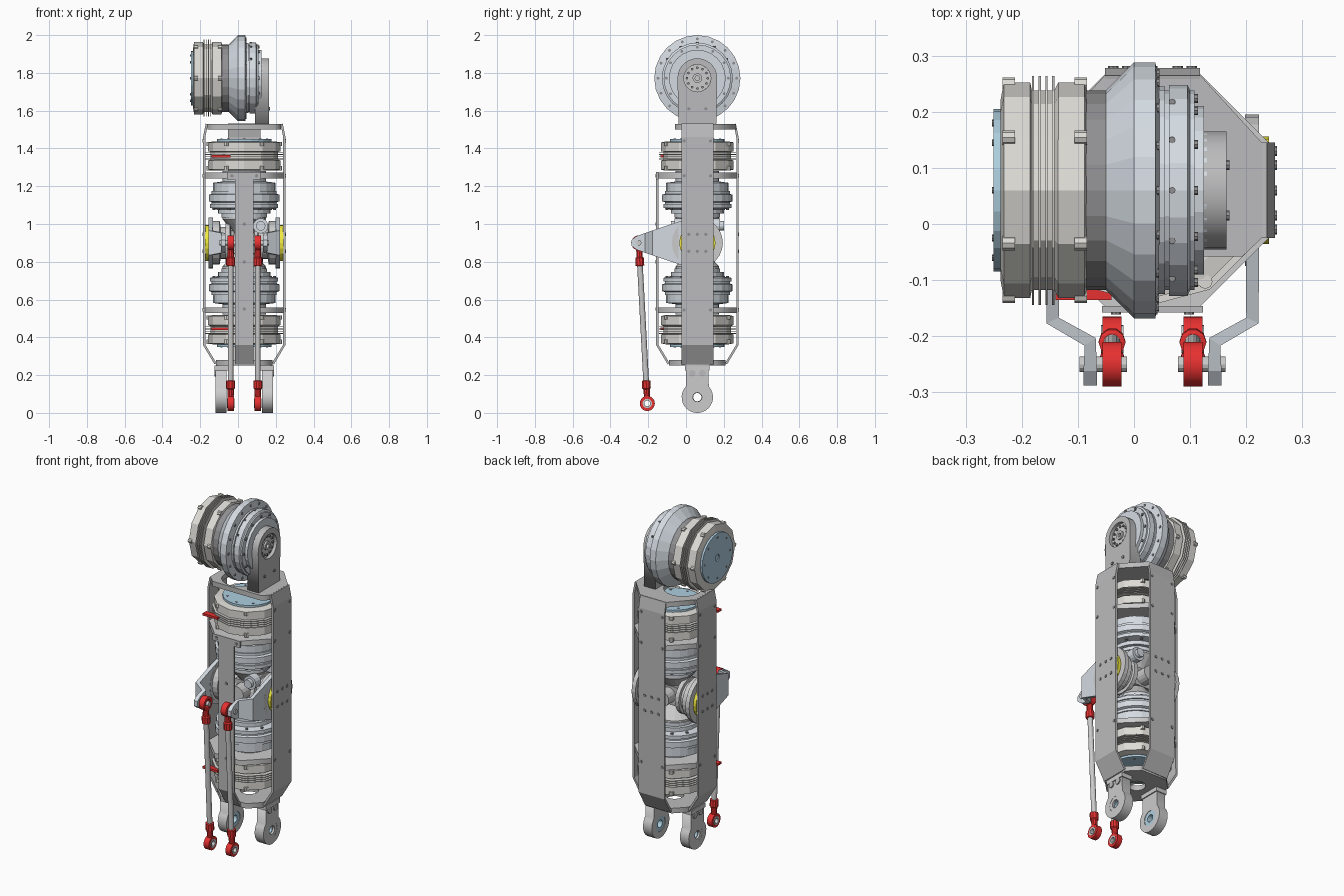
import bpy, bmesh
from math import pi, cos, sin
from mathutils import Vector, Matrix

if "Cube" in bpy.data.objects:
    bpy.data.objects.remove(bpy.data.objects["Cube"])

CX, CY, ZM, ZT = 0.033, 0.06, 0.9, 1.772   # body axis, crank height, top joint height
X, Y, Z = Vector((1, 0, 0)), Vector((0, 1, 0)), Vector((0, 0, 1))
YZ = Matrix(((0, 0, 1), (1, 0, 0), (0, 1, 0))).to_4x4()   # profile in y/z, thickness in x


def mat(name, r, g, b):
    m = bpy.data.materials.new(name)
    m.diffuse_color = (r, g, b, 1)
    m.use_nodes = True
    m.node_tree.nodes["Principled BSDF"].inputs["Base Color"].default_value = m.diffuse_color
    return m


GREY = mat("plate grey", .50, .50, .51)
LIGHT = mat("light grey", .62, .63, .63)
SILVER = mat("silver blue", .66, .71, .76)
BEIGE = mat("warm white", .72, .71, .67)
BLUE = mat("blue", .42, .62, .74)
RED = mat("red", .8, .03, .03)
YELLOW = mat("yellow", .88, .82, .05)
DARK = mat("dark grey", .28, .28, .29)


def add(name, mesh, m):
    ob = bpy.data.objects.new(name, mesh)
    bpy.context.collection.objects.link(ob)
    mesh.materials.clear()
    mesh.materials.append(m)
    return ob


def from_bm(name, bm, m):
    bmesh.ops.recalc_face_normals(bm, faces=bm.faces)
    me = bpy.data.meshes.new(name)
    bm.to_mesh(me)
    bm.free()
    return add(name, me, m)


def frame(origin, axis):
    return Matrix.Translation(origin) @ axis.to_track_quat('Z', 'Y').to_matrix().to_4x4()


def lathe(name, prof, origin, axis, m, n=24):
    """Turn (radius, height) points about an axis."""
    bm, F = bmesh.new(), frame(Vector(origin), Vector(axis))
    rings = [[bm.verts.new(F @ Vector((r * cos(2 * pi * i / n), r * sin(2 * pi * i / n), h)))
              for i in range(n)] for r, h in prof]
    for a, b in zip(rings, rings[1:]):
        for i in range(n):
            j = (i + 1) % n
            bm.faces.new((a[i], a[j], b[j], b[i]))
    bm.faces.new(rings[0])
    bm.faces.new(rings[-1])
    return from_bm(name, bm, m)


def bolts(name, pts, axis, r, length, m=DARK, n=8):
    bm = bmesh.new()
    for p in pts:
        bmesh.ops.create_cone(bm, cap_ends=True, segments=n, radius1=r, radius2=r, depth=length,
                              matrix=frame(Vector(p), Vector(axis)))
    return from_bm(name, bm, m)


def ring_pts(origin, axis, r, h, n, off=0.0):
    F = frame(Vector(origin), Vector(axis))
    return [F @ Vector((r * cos(2 * pi * i / n + off), r * sin(2 * pi * i / n + off), h)) for i in range(n)]


def box(name, lo, hi, m):
    bm = bmesh.new()
    bmesh.ops.create_cube(bm, size=1)
    for v in bm.verts:
        v.co = [l + (c + .5) * (h - l) for c, l, h in zip(v.co, lo, hi)]
    return from_bm(name, bm, m)


def circ(cx, cy, r, n=20, a0=0.0, a1=2 * pi):
    full = abs(a1 - a0 - 2 * pi) < 1e-6
    k = n if full else n - 1
    return [(cx + r * cos(a0 + (a1 - a0) * i / k), cy + r * sin(a0 + (a1 - a0) * i / k)) for i in range(n)]


def plate(name, loops, thick, M, m):
    """Extruded flat profile; extra loops become holes."""
    cu = bpy.data.curves.new(name, 'CURVE')
    cu.dimensions, cu.fill_mode, cu.extrude = '2D', 'BOTH', thick / 2
    for loop in loops:
        s = cu.splines.new('POLY')
        s.points.add(len(loop) - 1)
        for p, c in zip(s.points, loop):
            p.co = (c[0], c[1], 0, 1)
        s.use_cyclic_u = True
    tmp = bpy.data.objects.new("tmp", cu)
    bpy.context.collection.objects.link(tmp)
    dg = bpy.context.evaluated_depsgraph_get()
    me = bpy.data.meshes.new_from_object(tmp.evaluated_get(dg))
    bpy.data.objects.remove(tmp)
    me.transform(M)
    me.name = name
    return add(name, me, m)


def strip(name, stations, place, thick, m):
    """Bent sheet: stations (offset, along, half width), placed by a function."""
    bm = bmesh.new()
    rows = [[bm.verts.new(place(d, w, s)) for w in (-hw, hw)] for d, s, hw in stations]
    for a, b in zip(rows, rows[1:]):
        bm.faces.new((a[0], a[1], b[1], b[0]))
    ob = from_bm(name, bm, m)
    mod = ob.modifiers.new("thickness", 'SOLIDIFY')
    mod.thickness, mod.offset = thick, 0
    return ob


def octagon(e, f):
    return [(e, -f), (e, f), (f, e), (-f, e), (-e, f), (-e, -f), (-f, -e), (f, -e)]


def motor(name, o, ax):
    """Finned drum with a blue end cap, growing from o along ax."""
    lathe(name + "_end_cap", [(.02, .006), (.02, 0), (.145, 0), (.145, .02)], o, ax, BLUE)
    fins = [(.16, .012), (.192, .018), (.192, .065)]
    for i in range(4):
        h = .068 + i * .012
        fins += [(.178, h), (.204, h), (.204, h + .004), (.178, h + .004)]
    lathe(name + "_drum", fins + [(.192, .115), (.192, .162), (.17, .168)], o, ax, BEIGE, 12)
    for h in (.027, .155):
        bolts(name + "_clips", ring_pts(o, ax, .188, h, 6), ax, .013, .022, BEIGE)
    bolts(name + "_cap_bolts", ring_pts(o, ax, .12, 0, 8), ax, .006, .006)


# top joint: motor, reducer housing and output flange
top = (0, CY, ZT)
motor("top_motor", (-.25, CY, ZT), X)
lathe("top_neck", [(.178, -.09), (.178, -.05)], top, X, DARK)
lathe("top_housing", [(.178, -.05), (.228, 0), (.228, .038), (.19, .045)], top, X, SILVER)
lathe("top_flange", [(.185, .04), (.185, .055), (.178, .055), (.178, .062), (.188, .062), (.188, .095),
                     (.178, .1), (.178, .108), (.15, .108), (.15, .125), (.105, .125), (.105, .13)],
      top, X, SILVER)
bolts("housing_bolts", ring_pts(top, X, .208, .039, 16), X, .008, .012)
bolts("flange_bolts", ring_pts(top, X, .164, .108, 12), X, .008, .012)
bolts("flange_side_screws", [(.068, CY + .187 * sin(a), ZT + .187 * cos(a)) for a in (0, .5, -.5, 1, -1)],
      Z, .006, .01)

# hip arm holding the top joint
plate("hip_arm", [[(CY - .1, 1.525)] + [(CY + .1, 1.525)] + circ(CY, ZT, .105, 15, 0, pi),
                  circ(CY, ZT, .072)], .075, Matrix.Translation((.1275, 0, 0)) @ YZ, GREY)
lathe("output_hub", [(.072, .1), (.072, .145), (.025, .145), (.025, .155), (.012, .155), (.012, .14)], top, X, LIGHT)
bolts("hub_bolts", ring_pts(top, X, .055, .147, 12), X, .007, .012)
bolts("arm_bolts", [(.166, CY + s * .045, 1.61) for s in (-1, 1)], X, .009, .008)

# frame plates
T = lambda z: Matrix.Translation((CX, CY, z))
plate("top_plate", [[(-.195, -.085), (-.16, -.118), (.16, -.118), (.195, -.085), (.195, .085), (.085, .205),
                     (-.085, .205), (-.195, .085)], circ(-.055, 0, .105)], .03, T(1.515), GREY)
for z in (1.257, .543):
    plate("middle_plate", [octagon(.207, .085), circ(0, 0, .12)], .03, T(z), LIGHT)
plate("bottom_plate", [octagon(.15, .085), circ(0, 0, .05)], .03, T(.265), GREY)

# side, back and front cover sheets
long_sheet = [(.152, .26, .085), (.212, .36, .085), (.212, 1.46, .085), (.198, 1.53, .085)]
front_sheet = [(.152, .26, .05), (.212, .36, .05), (.212, 1.235, .05), (.212, 1.236, .09), (.212, 1.275, .09)]
for name, k, st in (("right_sheet", 0, long_sheet), ("back_sheet", 1, long_sheet),
                    ("left_sheet", 2, long_sheet), ("front_sheet", 3, front_sheet)):
    R = Matrix.Translation((CX, CY, 0)) @ Matrix.Rotation(k * pi / 2, 4, 'Z')
    strip(name, st, lambda d, w, s: R @ Vector((d, w, s)), .012, GREY)
    if k == 3:
        pts = [(.219, 0, z) for z in (.55, .8, 1.0)] + [(.219, s * .065, 1.255) for s in (-1, 1)]
    else:
        pts = [(.219, s * .07, z) for s in (-1, 1) for z in (.545, 1.255, 1.44)]
        pts += [(.219, w, ZM + h) for w in (-.045, 0, .045) for h in (-.045, .045)]
    bolts(name + "_screws", [R @ Vector(p) for p in pts], R.to_3x3() @ X, .009, .005)

# two upright drives, mirrored about the crank height
for name, s in (("upper", 1), ("lower", -1)):
    o, ax = (CX, CY, ZM + s * .55), Vector((0, 0, -s))
    motor(name + "_motor", o, ax)
    lathe(name + "_reducer", [(.115, .17), (.115, .225), (.165, .232), (.165, .275), (.172, .275), (.172, .29),
                              (.186, .295), (.186, .33), (.172, .335), (.172, .345), (.18, .345), (.18, .365),
                              (.14, .372), (.14, .395), (.12, .395), (.12, .415)], o, ax, SILVER)
    bolts(name + "_reducer_bolts", ring_pts(o, ax, .16, .368, 12), ax, .008, .014)
    lathe(name + "_bevel_gear", [(.115, .41), (.115, .425), (.07, .475), (.05, .5)], o, ax, LIGHT, 20)
    z = ZM + s * .457
    box(name + "_wire", (-.14, -.135, z - .005), (-.04, -.1, z + .008), RED)

# differential centre
box("differential_block", (CX - .055, CY - .055, ZM - .055), (CX + .055, CY + .055, ZM + .055), GREY)
lathe("cross_shaft", [(.045, -.12), (.045, .12)], (CX, CY, ZM), Y, LIGHT, 16)
for sy in (-1, 1):
    lathe("cross_bearing", [(.04, 0), (.04, .05), (.025, .05), (.025, .07)],
          (CX + .087, CY + sy * .07, ZM + .09), (0, sy, 0), SILVER, 16)

# cranks, push rods and fork lugs on both sides
for side, s in (("left", -1), ("right", 1)):
    lathe(side + "_crank_hub", [(.05, .03), (.07, .07), (.105, .075), (.105, .1), (.085, .1), (.085, .125),
                                (.115, .13), (.115, .165), (.135, .165), (.135, .19)],
          (CX, CY, ZM), (s, 0, 0), LIGHT, 24)
    lathe(side + "_bearing_disc", [(.096, .188), (.096, .208)], (CX, CY, ZM), (s, 0, 0), YELLOW, 20)
    strip(side + "_crank", [(.178, .02, .13), (.178, -.04, .112), (.178, -.172, .066), (.111, -.21, .052),
                            (.111, -.262, .036), (.111, -.288, .016)],
          lambda d, w, y: Vector((CX + s * d, y, ZM + w)), .024, SILVER)

    rx = CX + s * .072
    a, b = Vector((rx, -.25, ZM)), Vector((rx, -.205, .05))
    u = (b - a).normalized()
    lathe(side + "_push_rod", [(.015, .1), (.015, (b - a).length - .1)], a, u, LIGHT, 12)
    for end, p, v in (("top", a, u), ("bottom", b, -u)):
        plate(f"{side}_{end}_rod_eye", [circ(p.y, p.z, .04), circ(p.y, p.z, .024)], .034,
              Matrix.Translation((rx, 0, 0)) @ YZ, RED)
        lathe(f"{side}_{end}_rod_socket", [(.016, .032), (.018, .075), (.024, .08), (.024, .12), (.018, .122)],
              p, v, RED, 10)
    plate(side + "_rod_bearing", [circ(b.y, b.z, .025), circ(b.y, b.z, .015)], .04,
          Matrix.Translation((rx, 0, 0)) @ YZ, LIGHT)
    bolts(side + "_crank_pin", [(CX + s * .088, -.25, ZM)], X, .014, .085, LIGHT, 12)

    fx = CX + s * .122
    plate(side + "_fork_lug", [[(CY + .06, .25), (CY - .06, .25)] + circ(CY, .083, .083, 22, pi * .76, pi * 2.24),
                               circ(CY, .083, .045)], .058, Matrix.Translation((fx, 0, 0)) @ YZ, LIGHT)
    plate(side + "_lug_bearing", [circ(CY, .083, .046), circ(CY, .083, .022)], .04,
          Matrix.Translation((fx - s * .006, 0, 0)) @ YZ, BLUE)
    plate(side + "_lug_cover", [circ(CY, .083, .048), circ(CY, .083, .024)], .012,
          Matrix.Translation((fx + s * .022, 0, 0)) @ YZ, LIGHT)
    bolts(side + "_lug_bolts", [(fx + s * .03, CY + k * .027, .21) for k in (-1, 1)], X, .018, .012, GREY, 10)
    box(side + "_lug_foot", (fx - .035, CY - .065, .225), (fx + .035, CY + .065, .252), LIGHT)
